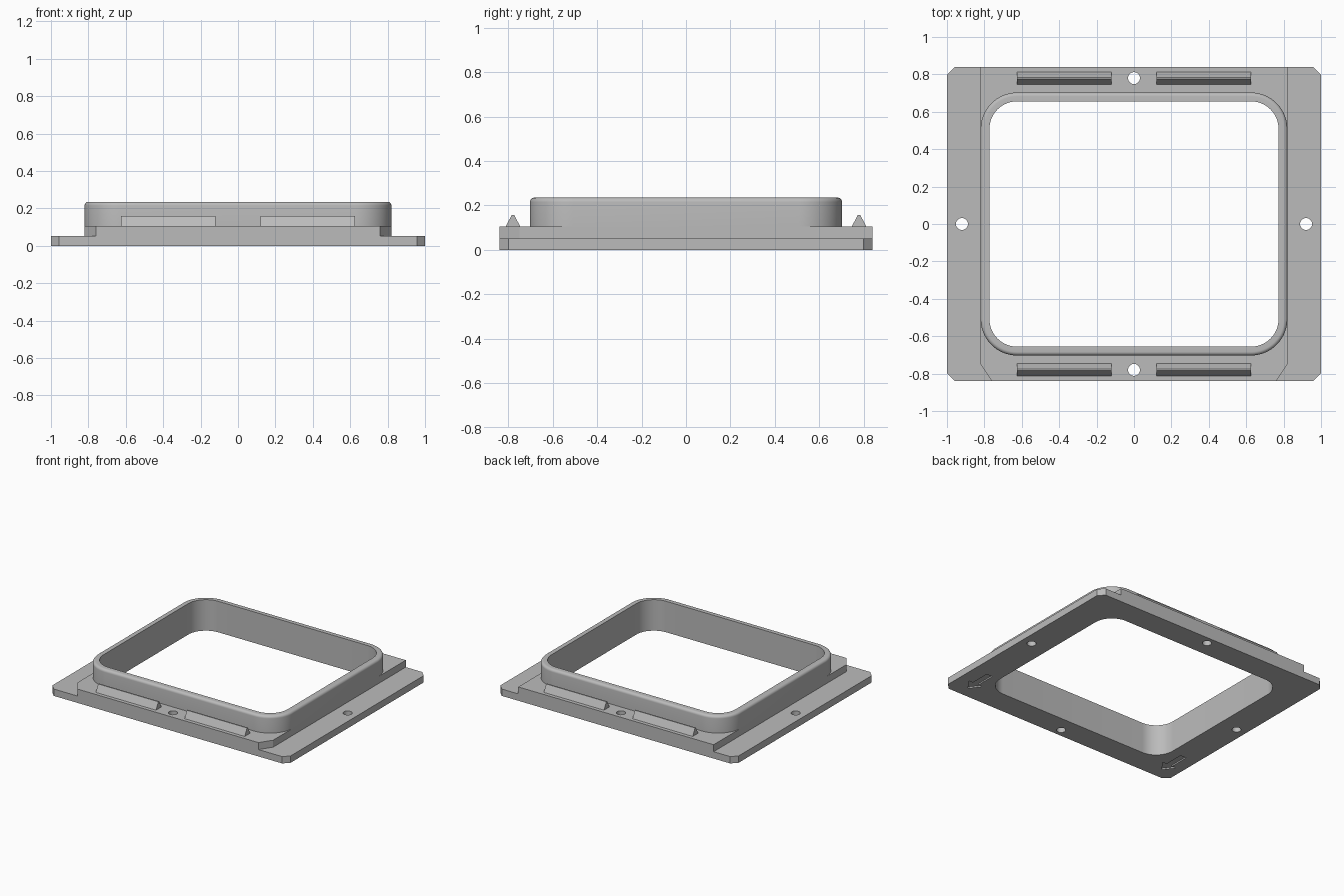
import bpy, bmesh
from math import sin, cos, pi, radians

cube = bpy.data.objects.get("Cube")
if cube:
    bpy.data.objects.remove(cube, do_unlink=True)

grey = bpy.data.materials.new("plain grey")
grey.use_nodes = True
grey.diffuse_color = (0.5, 0.5, 0.5, 1)
grey.node_tree.nodes["Principled BSDF"].inputs["Base Color"].default_value = (0.5, 0.5, 0.5, 1)


def finish(bm, name):
    bmesh.ops.recalc_face_normals(bm, faces=bm.faces)
    mesh = bpy.data.meshes.new(name)
    bm.to_mesh(mesh)
    bm.free()
    mesh.materials.append(grey)
    obj = bpy.data.objects.new(name, mesh)
    bpy.context.collection.objects.link(obj)
    return obj


def loft(name, rings, closed=False):
    """Join equal rings of points; cap the ends unless the section is closed."""
    bm = bmesh.new()
    loops = [[bm.verts.new(p) for p in ring] for ring in rings]
    pairs = list(zip(loops, loops[1:]))
    if closed:
        pairs.append((loops[-1], loops[0]))
    else:
        bm.faces.new(loops[0])
        bm.faces.new(loops[-1])
    n = len(loops[0])
    for a, b in pairs:
        for i in range(n):
            j = (i + 1) % n
            bm.faces.new((a[i], a[j], b[j], b[i]))
    return finish(bm, name)


def prism(name, outline, z0, z1):
    return loft(name, [[(x, y, z) for x, y in outline] for z in (z0, z1)])


def rounded(radius, steps=16):
    """Rounded rectangle whose corner arcs share fixed centres."""
    pts = []
    for k, (sx, sy) in enumerate(((1, 1), (-1, 1), (-1, -1), (1, -1))):
        for i in range(steps + 1):
            a = (k + i / steps) * pi / 2
            pts.append((sx * 0.625 + radius * cos(a), sy * 0.508 + radius * sin(a)))
    return pts


def circle(cx, cy, r=0.032, n=32):
    return [(cx + r * cos(2 * pi * i / n), cy + r * sin(2 * pi * i / n)) for i in range(n)]


def smooth(obj):
    bpy.ops.object.select_all(action='DESELECT')
    obj.select_set(True)
    bpy.context.view_layer.objects.active = obj
    bpy.ops.object.shade_smooth_by_angle(angle=radians(30))


def cut(obj, cutters):
    for c in cutters:
        mod = obj.modifiers.new("cut " + c.name, 'BOOLEAN')
        mod.operation = 'DIFFERENCE'
        mod.solver = 'EXACT'
        mod.object = c
    # bake the cuts, then drop the live modifiers
    bpy.context.view_layer.update()
    deps = bpy.context.evaluated_depsgraph_get()
    baked = bpy.data.meshes.new_from_object(obj.evaluated_get(deps))
    obj.modifiers.clear()
    obj.data = baked
    smooth(obj)


INNER, OUTER, FILLET = 0.148, 0.195, 0.02
PLATE_TOP, STEP_TOP, RIM_TOP = 0.052, 0.105, 0.235

# Base plate with clipped corners
c = 0.042
plate = prism("base_plate", [(1 - c, -0.84), (1, -0.84 + c), (1, 0.84 - c), (1 - c, 0.84),
                             (c - 1, 0.84), (-1, 0.84 - c), (-1, c - 0.84), (c - 1, -0.84)],
              0, PLATE_TOP)

# Raised step, clipped at the front only
step = prism("raised_step", [(0.76, -0.84), (0.82, -0.75), (0.82, 0.84),
                             (-0.82, 0.84), (-0.82, -0.75), (-0.76, -0.84)],
             PLATE_TOP, STEP_TOP)

# Opening, screw holes and engraved arrows
opening = prism("opening_cutter", rounded(INNER), -0.1, 0.3)
end_holes = [prism("end_hole_cutter", circle(0, s * 0.78), -0.1, 0.3) for s in (-1, 1)]
side_holes = [prism("side_hole_cutter", circle(s * 0.92, 0), -0.1, 0.3) for s in (-1, 1)]
arrow = [(0, -0.12), (0.06, -0.04), (0.025, -0.04), (0.025, 0.11),
         (-0.025, 0.11), (-0.025, -0.04), (-0.06, -0.04)]
arrows = [prism("arrow_cutter", [(cx + x, y - 0.63) for x, y in arrow], -0.1, 0.01)
          for cx in (-0.88, 0.86)]
cut(plate, [opening] + end_holes + side_holes + arrows)
cut(step, [opening] + end_holes)
for helper in [opening] + end_holes + side_holes + arrows:
    bpy.data.objects.remove(helper, do_unlink=True)

# Upright rim with a rounded outer top edge
section = [(OUTER, STEP_TOP)]
for i in range(7):
    a = i / 6 * pi / 2
    section.append((OUTER - FILLET + FILLET * cos(a), RIM_TOP - FILLET + FILLET * sin(a)))
section += [(INNER, RIM_TOP), (INNER, STEP_TOP)]
rim = loft("upright_rim", [[(x, y, z) for x, y in rounded(r)] for r, z in section], closed=True)
smooth(rim)

# Four wedge ridges along the front and back
for side, sy in (("front", -1), ("back", 1)):
    for hand, sx in (("left", 1), ("right", -1)):
        wedge = [(-0.033, STEP_TOP), (0.033, STEP_TOP), (0.005, 0.158), (-0.005, 0.158)]
        loft(f"{side}_{hand}_ridge",
             [[(sx * x, sy * 0.779 + y, z) for y, z in wedge] for x in (0.12, 0.625)])
